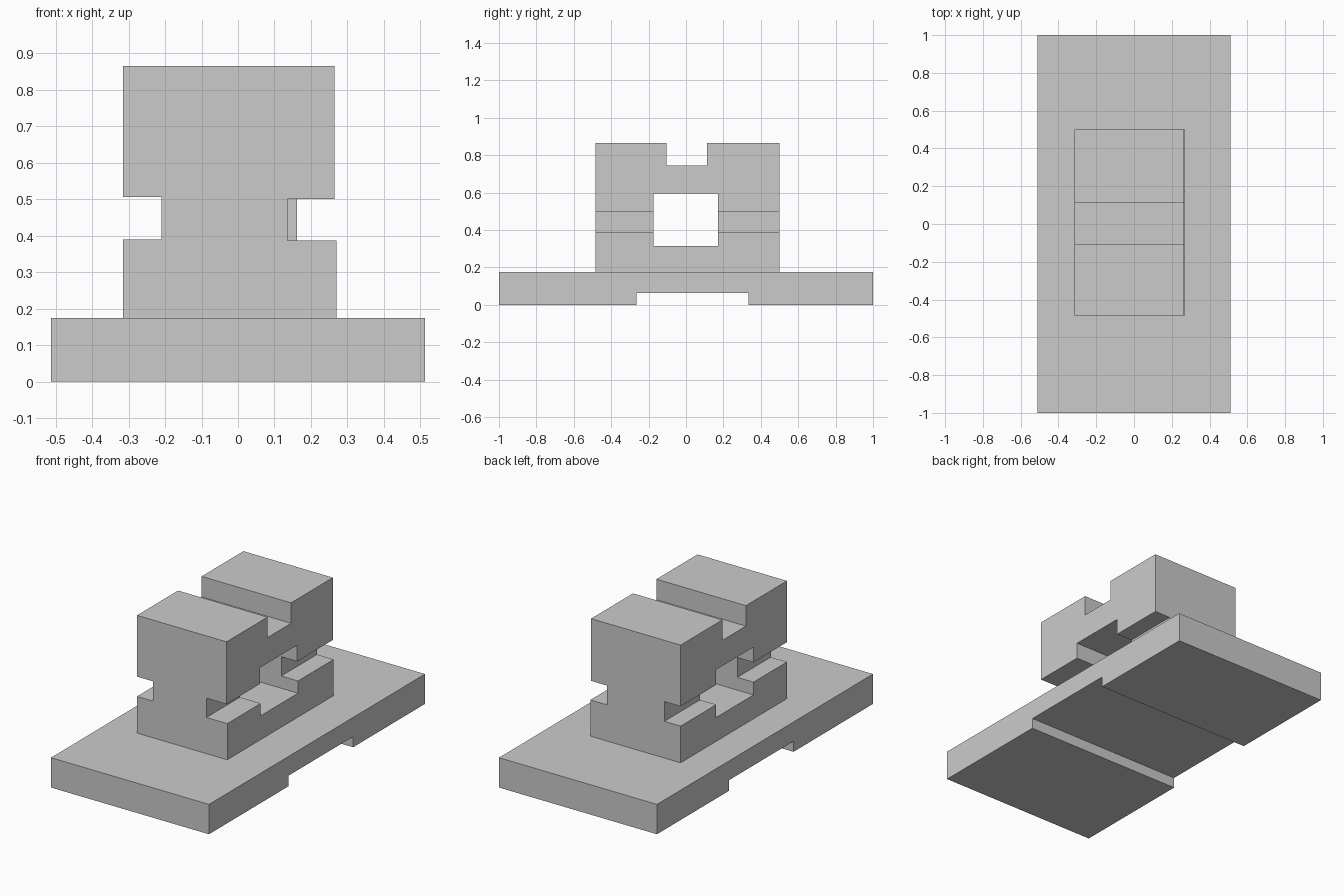
import bpy, bmesh
from mathutils import Vector

if "Cube" in bpy.data.objects:
    bpy.data.objects.remove(bpy.data.objects["Cube"])


def prism(name, points, place, start, end):
    """Extrude a closed 2D profile from start to end; place maps (a, b, depth) to xyz."""
    bm = bmesh.new()
    face = bm.faces.new([bm.verts.new(place(a, b, start)) for a, b in points])
    moved = bmesh.ops.extrude_face_region(bm, geom=[face])["geom"]
    shift = Vector(place(0, 0, end)) - Vector(place(0, 0, start))
    bmesh.ops.translate(bm, vec=shift, verts=[v for v in moved if isinstance(v, bmesh.types.BMVert)])
    bmesh.ops.recalc_face_normals(bm, faces=bm.faces)
    mesh = bpy.data.meshes.new(name)
    bm.to_mesh(mesh)
    bm.free()
    obj = bpy.data.objects.new(name, mesh)
    bpy.context.collection.objects.link(obj)
    return obj


def along_x(a, b, d):
    return (d, a, b)


def along_y(a, b, d):
    return (a, d, b)


def cut(target, name, x, y, z):
    """Subtract a box given by its x, y and z ranges."""
    rect = [(y[0], z[0]), (y[1], z[0]), (y[1], z[1]), (y[0], z[1])]
    cutter = prism(name, rect, along_x, *x)
    cutter.hide_render = True
    mod = target.modifiers.new(name, "BOOLEAN")
    mod.operation = "DIFFERENCE"
    mod.solver = "EXACT"
    mod.object = cutter
    bpy.context.view_layer.objects.active = target
    bpy.ops.object.modifier_apply(modifier=mod.name)
    bpy.data.objects.remove(cutter)


# Base plate with a channel across its underside
prism("base_plate", [
    (-1, 0), (-0.265, 0), (-0.265, 0.062), (0.335, 0.062), (0.335, 0),
    (1, 0), (1, 0.175), (-1, 0.175)], along_x, -0.512, 0.512)

# Upright block with a groove along each side
block = prism("upright_block", [
    (-0.315, 0.175), (0.27, 0.175), (0.27, 0.387), (0.162, 0.387),
    (0.162, 0.5), (0.265, 0.5), (0.265, 0.865), (-0.315, 0.865),
    (-0.315, 0.506), (-0.21, 0.506), (-0.21, 0.39), (-0.315, 0.39)],
    along_y, -0.485, 0.5)

# Top groove, through window and deeper front part of the right groove
cut(block, "top_groove", (-0.6, 0.6), (-0.105, 0.113), (0.745, 1.0))
cut(block, "window", (-0.6, 0.6), (-0.175, 0.17), (0.315, 0.595))
cut(block, "front_right_groove", (0.135, 0.6), (-0.7, -0.1), (0.387, 0.5))
